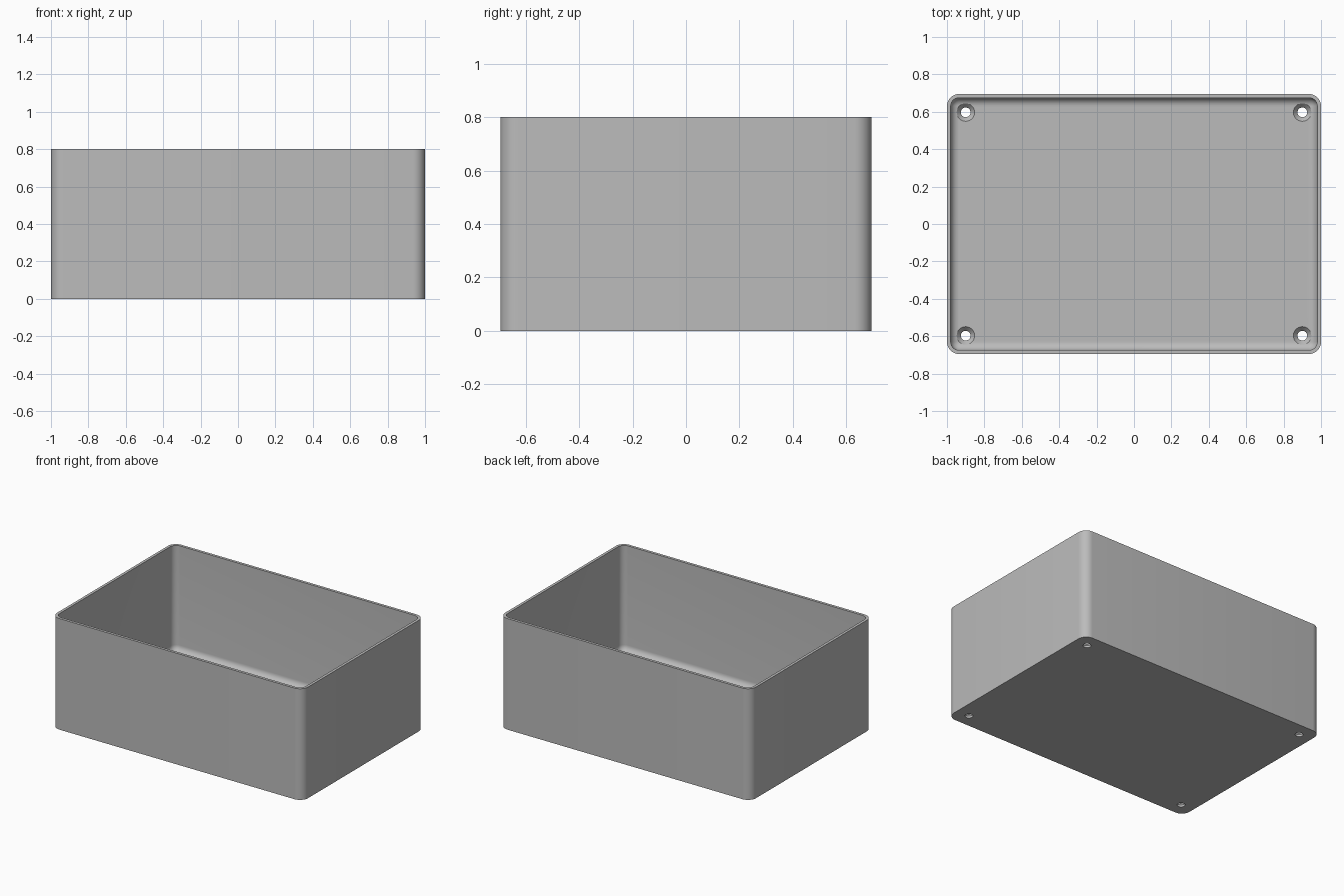
import bpy, bmesh, math

cube = bpy.data.objects.get("Cube")
if cube:
    bpy.data.objects.remove(cube, do_unlink=True)

HALF_X, HALF_Y, HEIGHT = 1.0, 0.695, 0.8
CORNER, WALL, FLOOR, FILLET = 0.065, 0.02, 0.04, 0.045
STEPS = 8

grey = bpy.data.materials.new("grey plastic")
grey.use_nodes = True
grey.diffuse_color = (0.5, 0.5, 0.5, 1)
grey.node_tree.nodes["Principled BSDF"].inputs["Base Color"].default_value = (0.5, 0.5, 0.5, 1)


def make_object(name, bm):
    bmesh.ops.recalc_face_normals(bm, faces=bm.faces)
    mesh = bpy.data.meshes.new(name)
    bm.to_mesh(mesh)
    bm.free()
    mesh.materials.append(grey)
    obj = bpy.data.objects.new(name, mesh)
    bpy.context.collection.objects.link(obj)
    return obj


def rounded_ring(bm, inset, z):
    """Rounded rectangle of vertices, inset from the outer wall."""
    r = max(CORNER - inset, 0.006)
    cx, cy = HALF_X - inset - r, HALF_Y - inset - r
    ring = []
    for quarter, (sx, sy) in enumerate(((1, 1), (-1, 1), (-1, -1), (1, -1))):
        for i in range(STEPS + 1):
            a = math.pi / 2 * (quarter + i / STEPS)
            ring.append(bm.verts.new((sx * cx + r * math.cos(a), sy * cy + r * math.sin(a), z)))
    return ring


def loft(bm, rings):
    for low, high in zip(rings, rings[1:]):
        for i in range(len(low)):
            j = (i + 1) % len(low)
            bm.faces.new((low[i], low[j], high[j], high[i]))
    bm.faces.new(rings[0])
    bm.faces.new(rings[-1])


# Open box: outer wall, rim, inner wall, then a rounded meeting with the floor
profile = [(0, 0), (0, HEIGHT), (WALL, HEIGHT)]
for i in range(STEPS + 1):
    a = math.pi / 2 * i / STEPS
    profile.append((WALL + FILLET * (1 - math.cos(a)), FLOOR + FILLET * (1 - math.sin(a))))
bm = bmesh.new()
loft(bm, [rounded_ring(bm, inset, z) for inset, z in profile])
box = make_object("open_box", bm)

# Countersunk screw holes through the floor corners
hole_profile = [(0.026, -0.05), (0.026, 0.015), (0.048, FLOOR), (0.048, 0.1)]
bm = bmesh.new()
for x in (-0.9, 0.9):
    for y in (-0.597, 0.597):
        rings = []
        for r, z in hole_profile:
            angles = [math.tau * i / 32 for i in range(32)]
            rings.append([bm.verts.new((x + r * math.cos(a), y + r * math.sin(a), z)) for a in angles])
        loft(bm, rings)
cutter = make_object("screw_hole_cutter", bm)
cutter.hide_render = True

cut = box.modifiers.new("screw holes", "BOOLEAN")
cut.operation = "DIFFERENCE"
cut.solver = "EXACT"
cut.object = cutter
bpy.ops.object.select_all(action="DESELECT")
bpy.context.view_layer.objects.active = box
box.select_set(True)
bpy.ops.object.modifier_apply(modifier=cut.name)
bpy.data.objects.remove(cutter, do_unlink=True)
bpy.ops.object.shade_smooth_by_angle(angle=math.radians(30))
